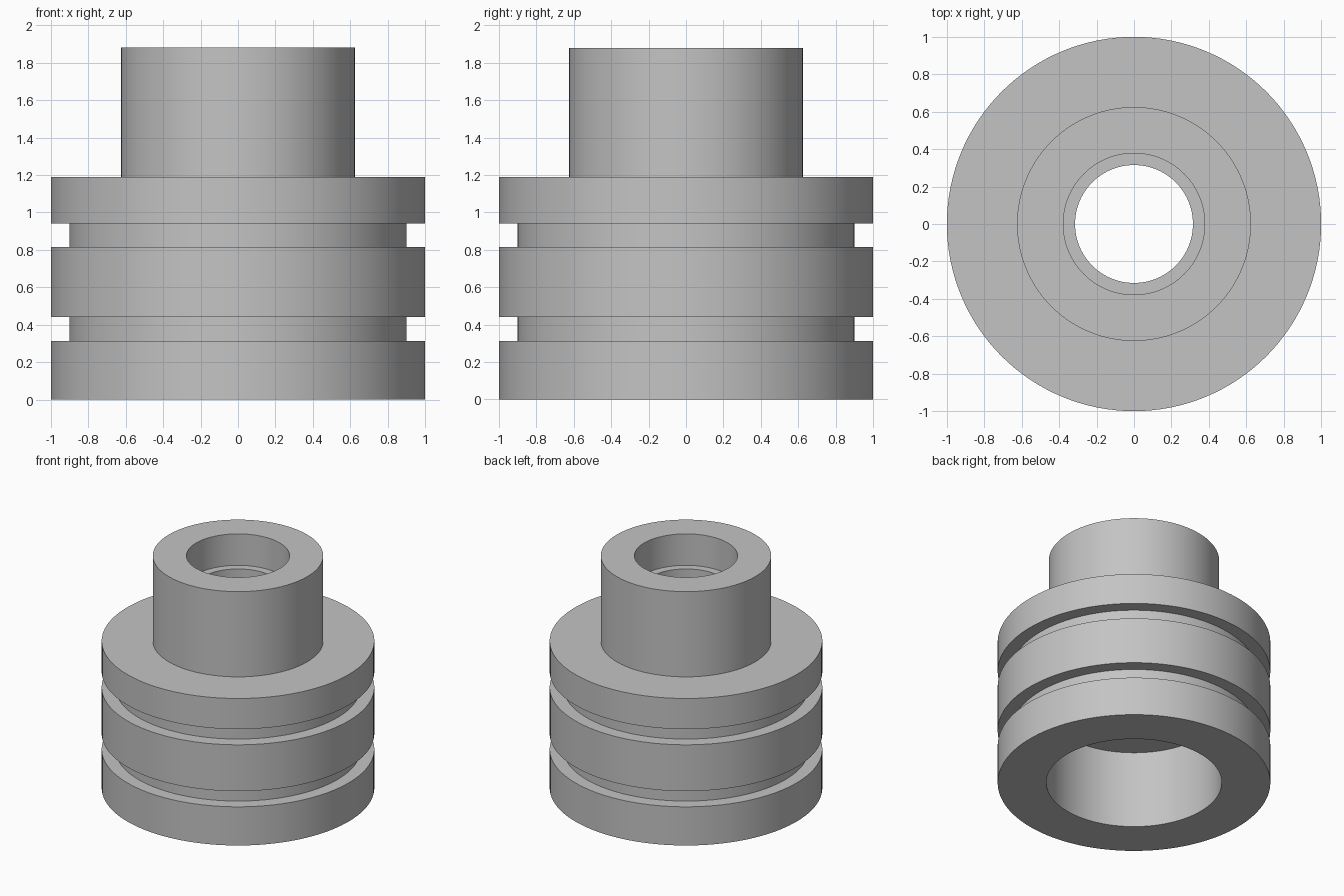
import bpy, bmesh, math

if "Cube" in bpy.data.objects:
    bpy.data.objects.remove(bpy.data.objects["Cube"])

SEGMENTS = 128

metal = bpy.data.materials.new("plain grey")
metal.diffuse_color = (0.55, 0.55, 0.55, 1)
metal.use_nodes = True
metal.node_tree.nodes["Principled BSDF"].inputs["Base Color"].default_value = metal.diffuse_color

# Closed half-section (radius, height): grooved body, neck, stepped bore
section = [
    (0.643, 0), (1, 0),
    (1, 0.313), (0.9, 0.313), (0.9, 0.44), (1, 0.44),         # lower groove
    (1, 0.815), (0.9, 0.815), (0.9, 0.942), (1, 0.942),       # upper groove
    (1, 1.19), (0.625, 1.19), (0.625, 1.88),                  # shoulder and neck
    (0.378, 1.88), (0.378, 1.625), (0.315, 1.625),            # top counterbore
    (0.315, 0.625), (0.643, 0.625),                           # through hole, lower bore
]


def lathe(name, profile, material):
    """Revolve a closed half-section around the z axis."""
    bm = bmesh.new()
    rings = []
    for i in range(SEGMENTS):
        a = 2 * math.pi * i / SEGMENTS
        rings.append([bm.verts.new((r * math.cos(a), r * math.sin(a), z))
                      for r, z in profile])
    n = len(profile)
    for i in range(SEGMENTS):
        a, b = rings[i], rings[(i + 1) % SEGMENTS]
        for j in range(n):
            k = (j + 1) % n
            bm.faces.new((a[j], b[j], b[k], a[k]))
    bmesh.ops.recalc_face_normals(bm, faces=bm.faces)
    mesh = bpy.data.meshes.new(name)
    bm.to_mesh(mesh)
    bm.free()
    mesh.materials.append(material)
    obj = bpy.data.objects.new(name, mesh)
    bpy.context.collection.objects.link(obj)
    bpy.context.view_layer.objects.active = obj
    obj.select_set(True)
    bpy.ops.object.shade_smooth_by_angle(angle=math.radians(30))
    return obj


lathe("grooved_bushing", section, metal)
